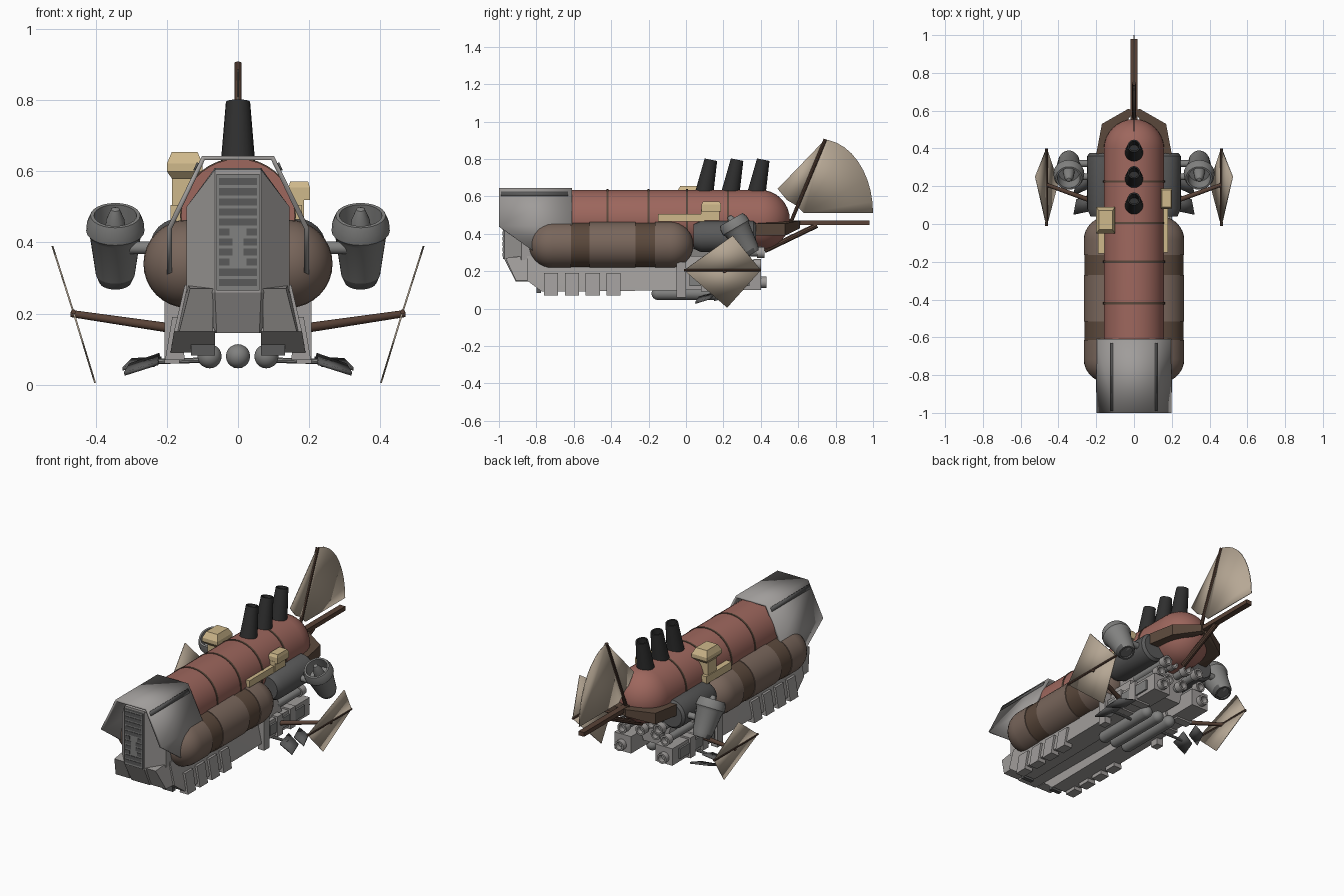
import bpy, bmesh, math
from mathutils import Vector, Matrix

if "Cube" in bpy.data.objects:
    bpy.data.objects.remove(bpy.data.objects["Cube"])

def mat(name, r, g, b):
    m = bpy.data.materials.new(name)
    m.diffuse_color = (r, g, b, 1)
    m.use_nodes = True
    m.node_tree.nodes["Principled BSDF"].inputs["Base Color"].default_value = m.diffuse_color
    return m

RED = mat("rust red", .34, .135, .11)
BROWN = mat("tank brown", .19, .133, .105)
BAND = mat("band brown", .105, .066, .045)
WOOD = mat("dark wood", .10, .055, .038)
GREY = mat("light grey", .35, .335, .325)
STEEL = mat("steel grey", .22, .22, .215)
DARK = mat("dark grey", .10, .10, .10)
BLACK = mat("soot black", .028, .028, .028)
YELLOW = mat("crate yellow", .62, .48, .26)
SAIL = mat("sail canvas", .47, .39, .30)

def finish(name, bm, mats, rule=None, angle=35):
    bmesh.ops.recalc_face_normals(bm, faces=bm.faces[:])
    me = bpy.data.meshes.new(name)
    if rule:
        for f in bm.faces:
            f.material_index = rule(f.calc_center_median())
    bm.to_mesh(me)
    bm.free()
    for m in (mats if isinstance(mats, list) else [mats]):
        me.materials.append(m)
    for p in me.polygons:
        p.use_smooth = True
    me.set_sharp_from_angle(angle=math.radians(angle))
    ob = bpy.data.objects.new(name, me)
    bpy.context.collection.objects.link(ob)
    return ob

def hull(name, pts, m):
    """Convex solid around a few points."""
    bm = bmesh.new()
    for p in pts:
        bm.verts.new(p)
    bmesh.ops.convex_hull(bm, input=bm.verts[:])
    bmesh.ops.dissolve_limit(bm, angle_limit=.01, verts=bm.verts[:], edges=bm.edges[:])
    return finish(name, bm, m, angle=10)

def box(name, x, y, z, m):
    return hull(name, [(a, b, c) for a in x for b in y for c in z], m)

def lathe(name, origin, axis, profile, m, n=28, rule=None):
    """Revolve (radius, height) points about an axis."""
    bm = bmesh.new()
    M = Matrix.Translation(origin) @ Vector(axis).to_track_quat('Z', 'Y').to_matrix().to_4x4()
    rings = [[bm.verts.new(M @ Vector((r * math.cos(t), r * math.sin(t), h)))
              for t in (2 * math.pi * i / n for i in range(n))] for r, h in profile]
    for a, b in zip(rings, rings[1:]):
        for i in range(n):
            bm.faces.new((a[i], a[(i + 1) % n], b[(i + 1) % n], b[i]))
    bmesh.ops.remove_doubles(bm, verts=bm.verts[:], dist=1e-5)
    return finish(name, bm, m, rule)

def rod(name, p0, p1, r0, m, r1=None, n=16):
    d = Vector(p1) - Vector(p0)
    r1 = r0 if r1 is None else r1
    return lathe(name, p0, d, [(0, 0), (r0, 0), (r1, d.length), (0, d.length)], m, n)

def dome(r, h, sign, k=8):
    """Quarter arc profile, from the tip (sign -1) or to the tip (+1)."""
    a = [(r * math.cos(math.pi / 2 * i / k), h + sign * r * math.sin(math.pi / 2 * i / k)) for i in range(k + 1)]
    return a if sign > 0 else a[::-1]

def plate(name, pts, m, thick):
    """Flat sheet through coplanar points."""
    bm = bmesh.new()
    bm.faces.new([bm.verts.new(p) for p in pts])
    ob = finish(name, bm, m)
    s = ob.modifiers.new("thickness", 'SOLIDIFY')
    s.thickness, s.offset = thick, 0
    return ob

# main red hull with hoops
lathe("main_hull", (0, 0, .475), (0, 1, 0), [(0, -.68), (.16, -.68)] + dome(.16, .395, 1), RED, 36)
for y in (-.42, -.2, .005, .225):
    lathe("hull_hoop", (0, y, .475), (0, 1, 0), [(.155, -.006), (.163, -.006), (.163, .006), (.155, .006)], BAND, 36)

# open front cowl
bm = bmesh.new()
sec = [(.193, .44), (.097, .638), (-.097, .638), (-.193, .44)]
f, b = [[bm.verts.new((x, y, z)) for x, z in sec] for y in (-1, -.61)]
for i in range(3):
    bm.faces.new((f[i], f[i + 1], b[i + 1], b[i]))
for i, x in ((0, .193), (3, -.193)):
    bm.faces.new((f[i], b[i], bm.verts.new((x, -.61, .31)), bm.verts.new((x, -.82, .31))))
cowl = finish("front_cowl", bm, GREY, angle=10)
s = cowl.modifiers.new("thickness", 'SOLIDIFY')
s.thickness, s.offset = .014, 0

# nose block, chin and grille
hull("nose", [(q * x, y, z) for q in (-1, 1) for x, y, z in
     ((.065, -.97, .26), (.065, -.97, .605), (.145, -.88, .26), (.145, -.88, .5),
      (.065, -.86, .61), (.145, -.7, .26), (.145, -.7, .5))], GREY)
hull("chin", [(q * x, y, z) for q in (-1, 1) for x, y, z in
     ((.065, -.97, .26), (.06, -.91, .145), (.13, -.89, .26), (.07, .3, .145), (.13, .3, .33), (.13, -.85, .33))], GREY)
box("grille_frame", (-.06, .06), (-.978, -.968), (.265, .592), STEEL)
for i in range(11):
    z = .288 + i * .0283
    if 2 <= i <= 5:
        g = .012 + .008 * abs(i - 3.5)
        for q in (-1, 1):
            box("grille_slot", (q * g, q * .053), (-.981, -.975), (z - .01, z + .01), DARK)
    else:
        box("grille_slot", (-.053, .053), (-.981, -.975), (z - .01, z + .01), DARK)

# three funnels, hollow at the top
for y in (.09, .23, .37):
    lathe("funnel", (0, y, .58), (0, .2, 1), [(.052, 0), (.034, .22), (.026, .22), (.026, .12), (0, .12)], BLACK, 20)

# belly bottles
for x in (-.08, 0, .08):
    lathe("belly_bottle", (x, 0, .08), (0, 1, 0), dome(.034, -.15, -1) + dome(.034, .2, 1), STEEL, 20)

# everything that exists on both sides
for q in (-1, 1):
    def P(x, y, z):
        return (q * x, y, z)

    # side tank with recessed dark bands
    R, r = .124, .12
    prof = dome(R, -.715, -1)
    for a, c in ((-.615, -.515), (-.27, -.165)):
        prof += [(R, a), (r, a), (r, c), (R, c)]
    prof += dome(R, -.085, 1)
    lathe("side_tank", P(.142, 0, .34), (0, 1, 0), prof, [BROWN, BAND], 32,
          lambda c: int(-.614 < c.y < -.516 or -.269 < c.y < -.166))

    # cowl slit
    plate("cowl_slit", [P(.122, -.99, .602), P(.122, -.63, .602), P(.112, -.63, .624), P(.112, -.99, .624)], DARK, .008)

    # keel beam, front shoe and ribs
    hull("keel", [P(*p) for p in ((.065, -.77, .09), (.19, -.77, .09), (.065, -.85, .15), (.18, -.85, .15),
         (.065, -.85, .28), (.15, -.85, .28), (.065, .15, .28), (.15, .15, .28), (.065, .2, .1), (.19, .2, .1))], GREY)
    hull("keel_shoe", [P(*p) for p in ((.07, -.965, .27), (.135, -.965, .27), (.07, -.91, .15), (.165, -.91, .15),
         (.07, -.78, .15), (.175, -.78, .15), (.07, -.78, .29), (.145, -.78, .29))], GREY)
    box("shoe_panel", (q * .065, q * .132), (-.80, -.776), (.082, .21), DARK)
    for y in (-.76, -.648, -.536, -.424):
        hull("keel_rib", [P(x, yy, z) for yy in (y, y + .075)
             for x, z in ((.16, .19), (.185, .19), (.205, .07), (.15, .07))], GREY)
    # rear outrigger box
    box("rear_beam", (q * .08, q * .19), (-.02, .4), (.1, .2), GREY)
    box("rear_beam_cap", (q * .185, q * .2), (.02, .34), (.12, .18), STEEL)
    box("side_post", (q * .165, q * .207), (-.05, 0), (.06, .25), GREY)
    for y in (.08, .2):
        box("beam_cleat", (q * .1, q * .203), (y, y + .05), (.09, .21), GREY)

    # exhaust pipes at the back
    for x, z, y in ((.05, .31, .4), (.11, .3, .42), (.05, .23, .36), (.14, .235, .4), (.14, .14, .43)):
        rod("exhaust_pipe", P(x, .15, z), P(x, y - .03, z), .022, STEEL)
        lathe("exhaust_rim", P(x, y - .04, z), (0, 1, 0),
              [(.02, 0), (.03, 0), (.03, .04), (.02, .04), (.02, .01), (0, .01)], GREY, 16)

    # engine drum beside the hull
    lathe("engine_drum", P(.165, 0, .385), (0, 1, 0),
          [(0, .04), (.065, .04), (.083, .08), (.083, .36), (.07, .375), (0, .375)], DARK, 24)
    for y in (.25, .32):
        rod("thruster_arm", P(.2, y, .385), P(.32, y, .385), .018, STEEL)

    # tilted thruster with spinner
    lathe("thruster", P(.345, .35, .29), (0, -.5, .866),
          [(0, .012), (.036, .012), (.036, 0), (.045, 0), (.055, .025), (.072, .15), (.082, .165), (.08, .19),
           (.07, .215), (.06, .215), (.056, .15), (0, .15)],
          [STEEL, DARK], 24, lambda c: int(c.z < .312))
    lathe("spinner", P(.345, .35, .29), (0, -.5, .866), [(.03, .15), (.026, .2), (.012, .235), (0, .24)], STEEL, 16)

    # kite sail on its pole
    top, front, low, back = P(.522, .25, .39), P(.463, -.01, .205), P(.402, .22, .005), P(.463, .4, .205)
    plate("kite_upper", [front, back, top], SAIL, .005)
    plate("kite_lower", [front, low, back], SAIL, .005)
    rod("kite_spar", front, back, .007, WOOD, n=8)
    rod("kite_pole", P(.16, .1, .155), P(.468, .21, .2), .014, WOOD, .01, 12)

    # small lower blades on a stalk
    rod("blade_stalk", P(.06, .1, .07), P(.25, .11, .065), .008, STEEL, n=10)
    plate("blade_upper", [P(.22, .16, .085), P(.225, .07, .06), P(.32, .05, .03), P(.305, .13, .055)], DARK, .01)
    plate("blade_lower", [P(.215, .27, .075), P(.235, .19, .055), P(.325, .15, .045), P(.3, .23, .07)], DARK, .01)

    # wooden stern collar
    hull("stern_collar", [P(x, y, z + d) for x, y, z in ((.2, .37, .39), (.17, .53, .39), (.03, .61, .43), (.15, .37, .39), (0, .6, .43))
         for d in (0, .065 if y < .6 else .04)], BAND)

# stern boom, brace and fan sail
box("stern_boom", (-.018, .018), (.5, .98), (.447, .472), WOOD)
rod("boom_brace", (0, .42, .31), (0, .7, .445), .015, WOOD, n=10)
rod("sail_mast", (0, .56, .46), (0, .745, .905), .01, WOOD, n=10)
arc = [(0, .72 + .28 * math.sin(t), .51 + .395 * math.cos(t)) for t in (math.pi / 2 * i / 10 for i in range(1, 11))]
plate("fan_sail", [(0, .60, .54), (0, .745, .905)] + arc + [(0, .63, .51)], SAIL, .006)
plate("fan_sail_front", [(0, .49, .64), (0, .745, .905), (0, .60, .545), (0, .54, .58)], SAIL, .006)

# crates: tall one on the left, low one on the right
box("left_crate_rail", (-.19, -.145), (-.155, .08), (.46, .505), YELLOW)
box("left_crate_post", (-.185, -.12), (-.02, .06), (.48, .59), YELLOW)
hull("left_crate", [(-.15 + sx * w, .02 + sy * w * 1.4, z) for sx in (-1, 1) for sy in (-1, 1)
     for w, z in ((.05, .60), (.05, .622), (.036, .655), (.036, .58))], YELLOW)
box("right_crate_rail", (.152, .18), (-.15, .1), (.465, .505), YELLOW)
box("right_crate_post", (.145, .185), (.08, .18), (.47, .53), YELLOW)
hull("right_crate", [(.172 + sx * w, .135 + sy * w * 1.75, z) for sx in (-1, 1) for sy in (-1, 1)
     for w, z in ((.03, .52), (.03, .555), (.025, .572))], YELLOW)
